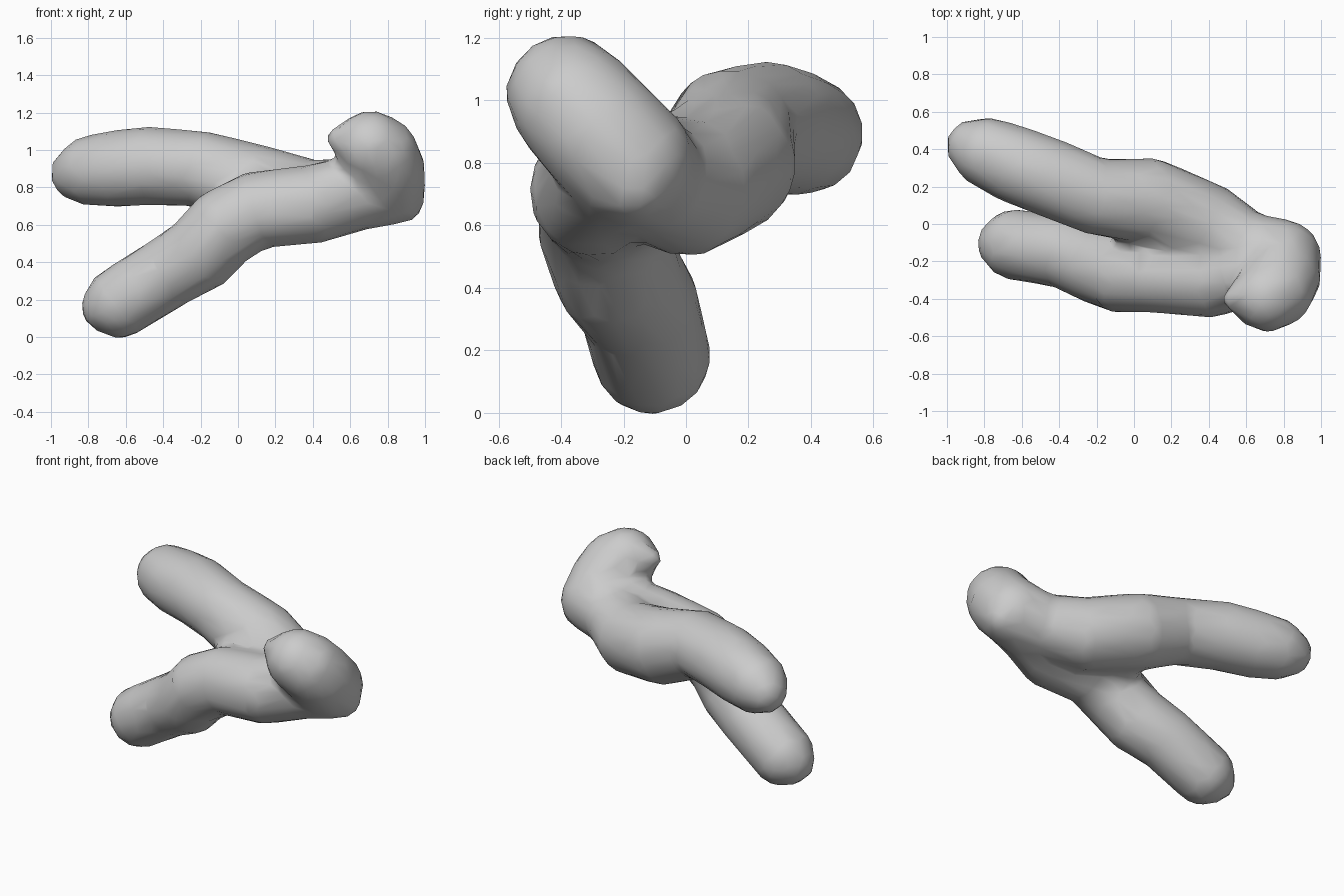
import bpy, bmesh
from mathutils import Vector, Matrix

if "Cube" in bpy.data.objects:
    bpy.data.objects.remove(bpy.data.objects["Cube"])

# Limb centrelines: (x, y, z, radius)
UPPER_LIMB = [(-0.86, 0.415, 0.875, 0.145), (-0.78, 0.38, 0.89, 0.19), (-0.65, 0.325, 0.90, 0.207),
              (-0.48, 0.26, 0.915, 0.212), (-0.20, 0.145, 0.90, 0.205), (0.08, 0.12, 0.80, 0.235),
              (0.38, 0.00, 0.725, 0.225), (0.60, -0.13, 0.76, 0.195), (0.79, -0.185, 0.805, 0.212)]
LOWER_LIMB = [(-0.69, -0.105, 0.165, 0.15), (-0.63, -0.11, 0.186, 0.192), (-0.36, -0.155, 0.355, 0.195),
              (-0.20, -0.22, 0.45, 0.208), (-0.07, -0.265, 0.59, 0.212), (0.10, -0.27, 0.68, 0.207),
              (0.40, -0.29, 0.71, 0.213), (0.62, -0.23, 0.77, 0.207), (0.80, -0.185, 0.805, 0.205)]
HEAD = [(0.79, -0.185, 0.805, 0.212), (0.79, -0.28, 0.90, 0.21), (0.76, -0.35, 0.98, 0.205),
        (0.71, -0.385, 1.02, 0.192)]
WEB = [(0.05, -0.07, 0.71, 0.15), (0.5, -0.15, 0.75, 0.17)]
CHIN = [(0.55, -0.40, 1.06, 0.075), (0.68, -0.38, 1.03, 0.15)]
HEEL = [(0.87, -0.17, 0.74, 0.13), (0.80, -0.18, 0.80, 0.19)]


def add_limb(bm, path, step=0.035):
    """Fill a path with closely spaced overlapping balls of varying radius."""
    for a, b in zip(path, path[1:]):
        a, b = Vector(a), Vector(b)
        n = max(1, int((b.xyz - a.xyz).length / step))
        for i in range(n + 1):
            p = a.lerp(b, i / n)
            bmesh.ops.create_icosphere(bm, subdivisions=3, radius=p.w,
                                       matrix=Matrix.Translation(p.xyz))


bm = bmesh.new()
for limb in (UPPER_LIMB, LOWER_LIMB, HEAD, WEB, CHIN, HEEL):
    add_limb(bm, limb)
mesh = bpy.data.meshes.new("branching_body")
bm.to_mesh(mesh)
bm.free()
body = bpy.data.objects.new("branching_body", mesh)
bpy.context.collection.objects.link(body)

# Fuse the balls into one skin, soften the joins, then coarsen
remesh = body.modifiers.new("fuse", 'REMESH')
remesh.mode = 'VOXEL'
remesh.voxel_size = 0.03
smooth = body.modifiers.new("soften", 'SMOOTH')
smooth.factor = 0.5
smooth.iterations = 4
coarse = body.modifiers.new("coarsen", 'DECIMATE')
coarse.ratio = 0.08

# Bake the modifiers and shade smooth
bpy.context.view_layer.objects.active = body
body.select_set(True)
for m in list(body.modifiers):
    bpy.ops.object.modifier_apply(modifier=m.name)
bpy.ops.object.shade_smooth()
